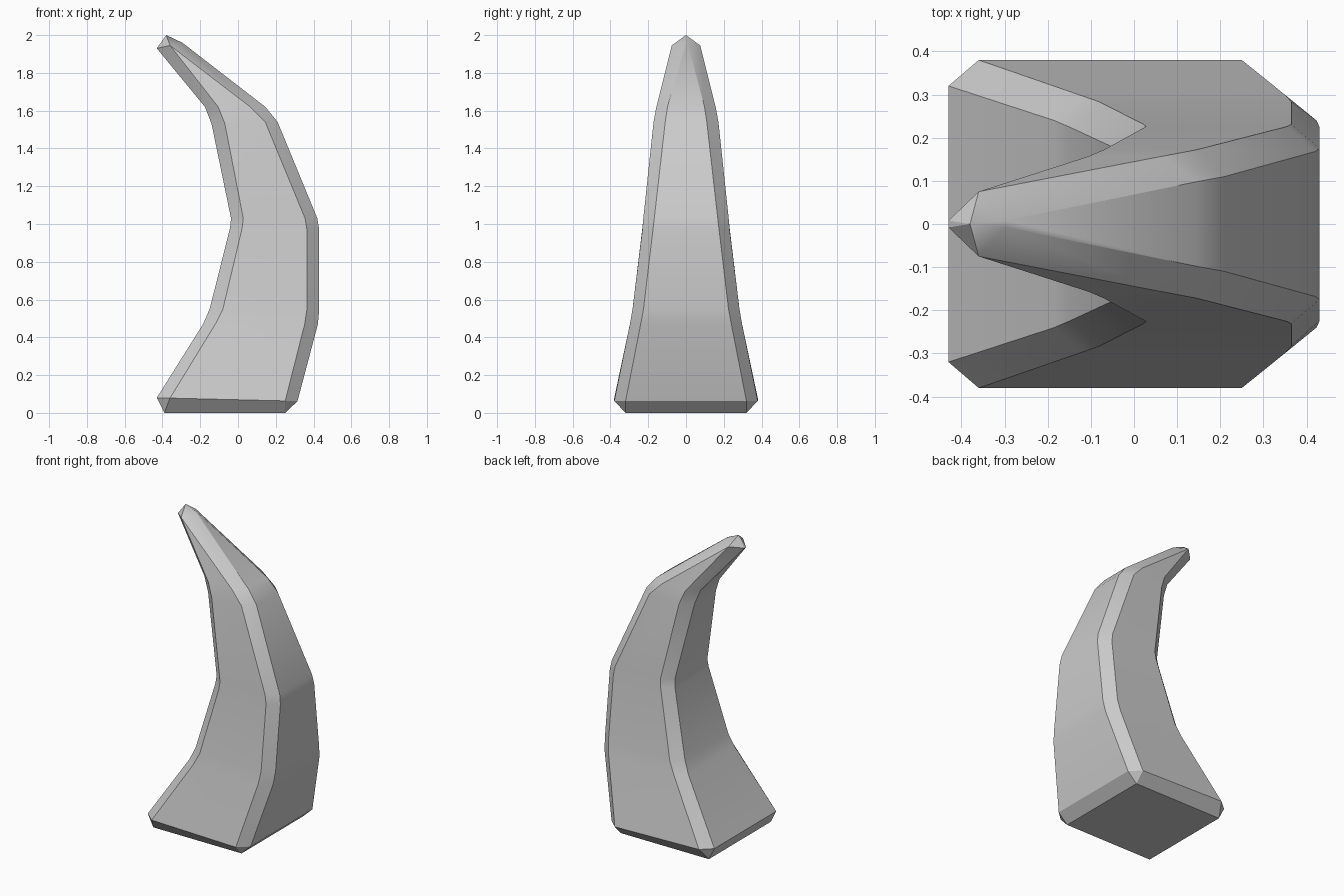
import bpy, bmesh

if "Cube" in bpy.data.objects:
    bpy.data.objects.remove(bpy.data.objects["Cube"])

# Chamfered-rectangle cross sections up the horn:
# (left x, left inner x, right inner x, right x, outer half depth, inner half depth, z left, z right)
RINGS = [
    (-0.39, -0.39, 0.25, 0.25, 0.32, 0.32, 0.0, 0.0),
    (-0.43, -0.36, 0.25, 0.315, 0.38, 0.32, 0.08, 0.062),
    (-0.185, -0.12, 0.353, 0.423, 0.297, 0.24, 0.47, 0.47),
    (-0.15, -0.08, 0.365, 0.43, 0.283, 0.225, 0.55, 0.55),
    (-0.042, 0.022, 0.365, 0.43, 0.231, 0.175, 0.98, 0.97),
    (-0.037, 0.028, 0.355, 0.42, 0.226, 0.168, 1.03, 1.03),
    (-0.14, -0.07, 0.145, 0.21, 0.172, 0.11, 1.53, 1.54),
    (-0.175, -0.105, 0.065, 0.145, 0.157, 0.098, 1.62, 1.62),
    (-0.43, -0.36, -0.36, -0.295, 0.075, 0.008, 1.93, 1.96),
]
APEX = (-0.38, 0, 2.0)

bm = bmesh.new()
loops = []
for xl, xli, xri, xr, yo, yi, zl, zr in RINGS:
    half = [(xl, yi), (xli, yo), (xri, yo), (xr, yi)]
    outline = [(x, -y) for x, y in half] + half[::-1]
    loops.append([bm.verts.new((x, y, zl + (zr - zl) * (x - xl) / (xr - xl)))
                  for x, y in outline])

# Walls, base and pointed tip
for a, b in zip(loops, loops[1:]):
    for i in range(8):
        j = (i + 1) % 8
        bm.faces.new((a[i], a[j], b[j], b[i]))
bm.faces.new(loops[0][::-1])
tip = bm.verts.new(APEX)
for i in range(8):
    bm.faces.new((loops[-1][i], loops[-1][(i + 1) % 8], tip))
bmesh.ops.remove_doubles(bm, verts=bm.verts, dist=0.0005)
bmesh.ops.recalc_face_normals(bm, faces=bm.faces)

mesh = bpy.data.meshes.new("horn")
bm.to_mesh(mesh)
bm.free()
horn = bpy.data.objects.new("horn", mesh)
bpy.context.collection.objects.link(horn)

# Smooth bends, crisp chamfers
bpy.context.view_layer.objects.active = horn
horn.select_set(True)
bpy.ops.object.shade_smooth_by_angle(angle=0.52)
